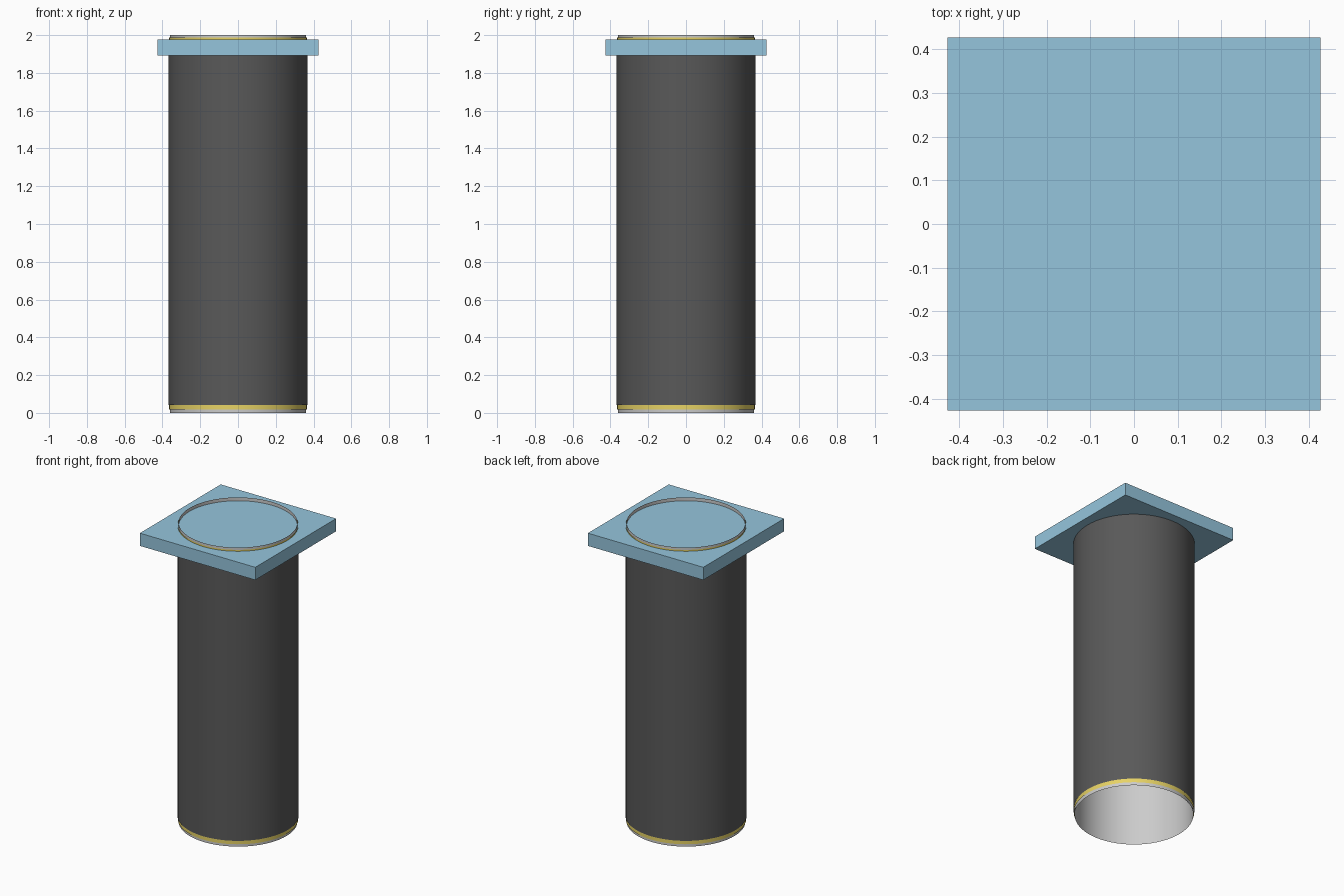
import bpy, bmesh, math

if "Cube" in bpy.data.objects:
    bpy.data.objects.remove(bpy.data.objects["Cube"])


def material(name, rgb):
    m = bpy.data.materials.new(name)
    m.diffuse_color = (*rgb, 1)
    m.use_nodes = True
    m.node_tree.nodes["Principled BSDF"].inputs["Base Color"].default_value = m.diffuse_color
    return m


def finish(name, bm, mat=None, smooth=False):
    me = bpy.data.meshes.new(name)
    bm.to_mesh(me)
    bm.free()
    ob = bpy.data.objects.new(name, me)
    bpy.context.collection.objects.link(ob)
    if mat:
        me.materials.append(mat)
    for p in me.polygons:
        p.use_smooth = smooth
    return ob


def sleeve(name, r, z0, z1, mat=None):
    """Open thin-walled tube from z0 to z1."""
    bm = bmesh.new()
    bmesh.ops.create_cone(bm, cap_ends=False, segments=64,
                          radius1=r, radius2=r, depth=z1 - z0)
    bmesh.ops.translate(bm, verts=bm.verts, vec=(0, 0, (z0 + z1) / 2))
    return finish(name, bm, mat, True)


dark = material("dark_grey", (0.10, 0.10, 0.10))
yellow = material("yellow", (0.80, 0.65, 0.13))
blue = material("light_blue", (0.30, 0.56, 0.72))

# Nested open tubes
sleeve("inner_tube", 0.36, 0.0, 2.0)
sleeve("outer_tube", 0.368, 0.042, 1.958, dark)

# Trim bands near both ends
sleeve("bottom_band", 0.365, 0.018, 0.045, yellow)
sleeve("top_band", 0.365, 1.955, 1.987, yellow)

# Square plate crossing the tube near the top
bm = bmesh.new()
bmesh.ops.create_cube(bm, size=1)
bmesh.ops.scale(bm, verts=bm.verts, vec=(0.854, 0.854, 0.085))
bmesh.ops.translate(bm, verts=bm.verts, vec=(0, 0, 1.935))
finish("square_plate", bm, blue)
